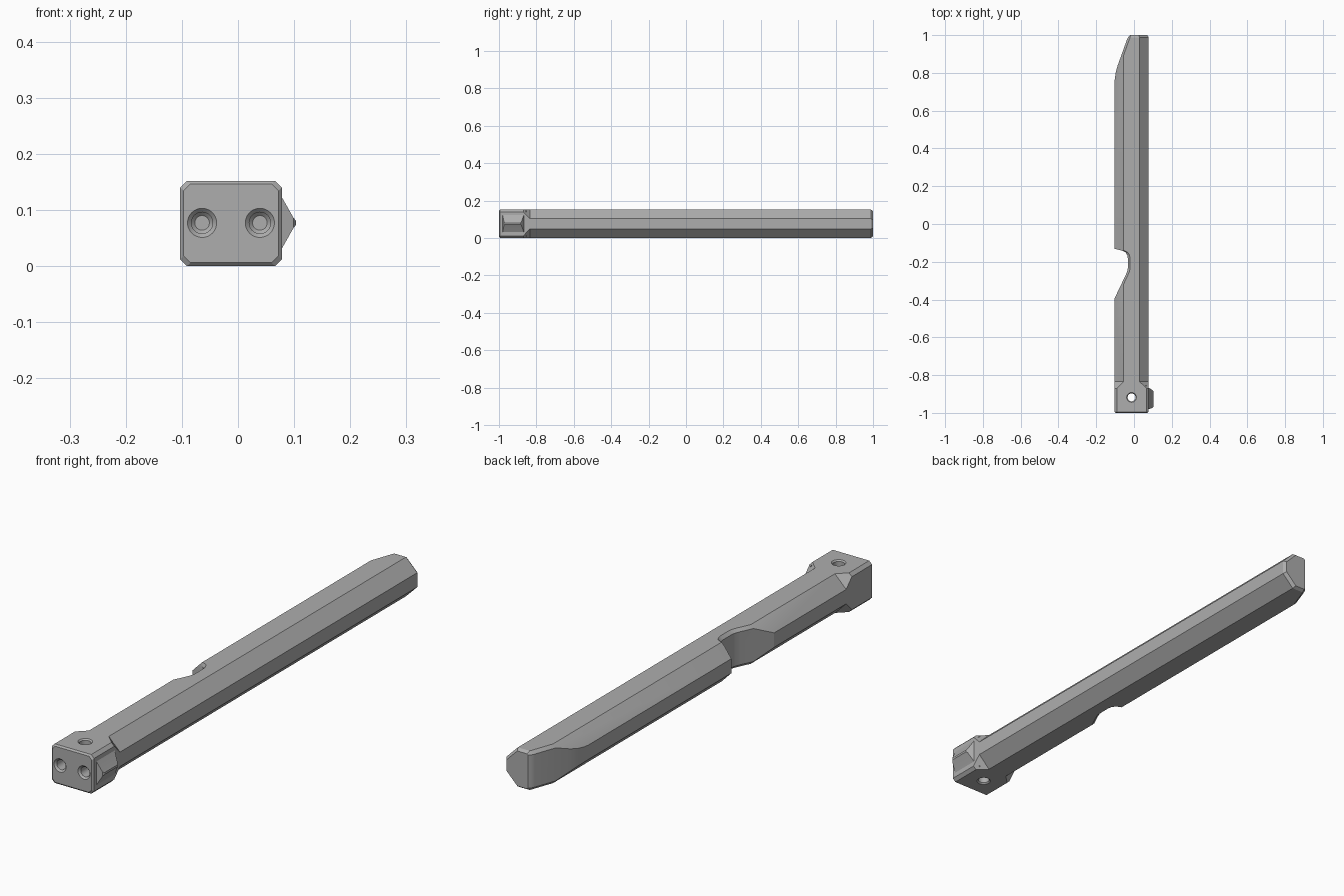
import bpy, bmesh
from math import cos, sin, tau, pi
from mathutils import Matrix

cube = bpy.data.objects.get("Cube")
if cube:
    bpy.data.objects.remove(cube, do_unlink=True)

# Single grey material
grey = bpy.data.materials.new("satin_grey")
grey.use_nodes = True
colour = (0.42, 0.42, 0.42, 1)
grey.diffuse_color = colour
grey.node_tree.nodes["Principled BSDF"].inputs["Base Color"].default_value = colour

LEFT, RIGHT, TOP = -0.103, 0.078, 0.152


def loft(name, rings):
    """Skin equal-length closed rings of points and cap both ends."""
    bm = bmesh.new()
    loops = [[bm.verts.new(p) for p in ring] for ring in rings]
    n = len(loops[0])
    for a, b in zip(loops, loops[1:]):
        for i in range(n):
            j = (i + 1) % n
            bm.faces.new((a[i], a[j], b[j], b[i]))
    bm.faces.new(loops[0])
    bm.faces.new(loops[-1])
    bmesh.ops.recalc_face_normals(bm, faces=bm.faces)
    mesh = bpy.data.meshes.new(name)
    bm.to_mesh(mesh)
    bm.free()
    mesh.materials.append(grey)
    obj = bpy.data.objects.new(name, mesh)
    bpy.context.collection.objects.link(obj)
    return obj


def section(y, chamfer, inset):
    """Rectangle with chamfered corners at a station along the bar."""
    x0, x1, z0, z1 = LEFT + inset, RIGHT - inset, inset, TOP - inset
    c = chamfer
    return [(x0 + c, y, z0), (x1 - c, y, z0), (x1, y, z0 + c), (x1, y, z1 - c),
            (x1 - c, y, z1), (x0 + c, y, z1), (x0, y, z1 - c), (x0, y, z0 + c)]


def side_cutter(name, outline):
    """Upright cutter that flares at top and bottom to chamfer the edges it leaves."""
    levels = [(-0.02, 0.032), (0.012, 0), (TOP - 0.012, 0), (TOP + 0.02, 0.032)]
    return loft(name, [[(x + dx, y, z) for x, y in outline] for z, dx in levels])


def drill(name, profile, matrix, sides=32):
    """Turned cutter from (radius, depth) pairs, aimed by a matrix."""
    rings = [[(r * cos(tau * i / sides), r * sin(tau * i / sides), d)
              for i in range(sides)] for r, d in profile]
    obj = loft(name, rings)
    obj.data.transform(matrix)
    return obj


def combine(target, tool, operation):
    mod = target.modifiers.new(tool.name, "BOOLEAN")
    mod.operation, mod.object, mod.solver = operation, tool, "EXACT"
    bpy.context.view_layer.objects.active = target
    bpy.ops.object.modifier_apply(modifier=mod.name)
    bpy.data.objects.remove(tool, do_unlink=True)


# Octagonal bar that swells into a squarer head block
bar = loft("bar", [section(*s) for s in (
    (-1, 0.012, 0.006), (-0.994, 0.012, 0), (-0.87, 0.012, 0),
    (-0.835, 0.048, 0), (0.988, 0.048, 0), (1, 0.046, 0.008))])

# Pointed side lug on the head
lug = loft("side_lug", [
    [(x, y0, z0), (x, y1, z0), (x, y1, z1), (x, y0, z1)]
    for x, y0, y1, z0, z1 in ((0.06, -0.985, -0.852, 0.008, 0.146),
                              (0.078, -0.98, -0.867, 0.031, 0.123),
                              (0.099, -0.973, -0.88, 0.068, 0.086),
                              (0.103, -0.967, -0.885, 0.073, 0.081))])
combine(bar, lug, "UNION")

# Finger notch in the left edge
combine(bar, side_cutter("notch_cutter", [
    (-0.2, -0.11), (-0.104, -0.131), (-0.06, -0.142), (-0.045, -0.15),
    (-0.036, -0.164), (-0.033, -0.18), (-0.033, -0.235), (-0.036, -0.25),
    (-0.045, -0.272), (-0.104, -0.396), (-0.2, -0.6)]), "DIFFERENCE")

# Sloped tip
combine(bar, side_cutter("tip_cutter", [
    (-0.2, 0.5), (-0.1035, 0.73), (-0.102, 0.765), (-0.097, 0.8), (-0.088, 0.835),
    (-0.036, 0.98), (-0.031, 0.99), (-0.02, 1.001), (-0.02, 1.05), (-0.2, 1.05)]),
    "DIFFERENCE")

# Pair of countersunk holes in the front face
for x in (-0.064, 0.039):
    aim = Matrix.Translation((x, -1, 0.077)) @ Matrix.Rotation(-pi / 2, 4, "X")
    combine(bar, drill("front_drill", [(0.031, -0.005), (0.026, 0), (0.019, 0.007),
                                       (0.019, 0.06), (0.013, 0.066)], aim), "DIFFERENCE")

# Vertical through hole with countersunk mouths
combine(bar, drill("cross_drill", [
    (0.031, -0.005), (0.021, 0.005), (0.021, TOP - 0.005), (0.031, TOP + 0.005)],
    Matrix.Translation((-0.013, -0.918, 0))), "DIFFERENCE")

# Smooth the curved walls, keep the edges crisp
bpy.ops.object.select_all(action="DESELECT")
bar.select_set(True)
bpy.context.view_layer.objects.active = bar
bpy.ops.object.shade_smooth_by_angle(angle=0.4)
